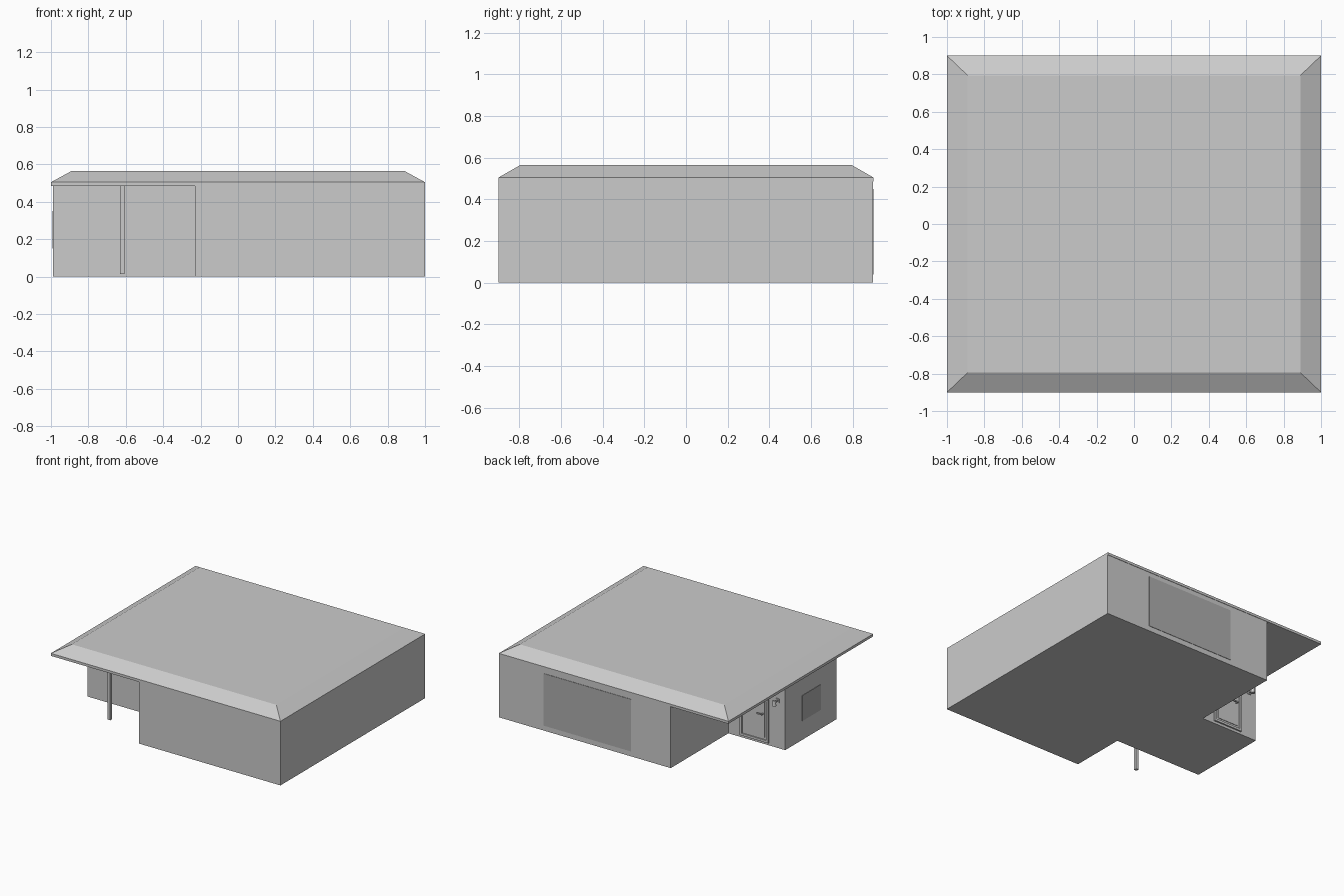
import bpy, bmesh
from math import radians

if "Cube" in bpy.data.objects:
    bpy.data.objects.remove(bpy.data.objects["Cube"])


def finish(name, bm, mat=None):
    bmesh.ops.recalc_face_normals(bm, faces=bm.faces)
    me = bpy.data.meshes.new(name)
    bm.to_mesh(me)
    bm.free()
    ob = bpy.data.objects.new(name, me)
    bpy.context.collection.objects.link(ob)
    if mat:
        me.materials.append(mat)
    return ob


def box(name, x, y, z, mat=None):
    bm = bmesh.new()
    bmesh.ops.create_cube(bm, size=1)
    for v in bm.verts:
        v.co = [lo + (c + 0.5) * (hi - lo) for c, (lo, hi) in zip(v.co, (x, y, z))]
    return finish(name, bm, mat)


def prism(name, outline, z0, z1):
    bm = bmesh.new()
    face = bm.faces.new([bm.verts.new((x, y, z0)) for x, y in outline])
    ext = bmesh.ops.extrude_face_region(bm, geom=[face])
    for v in ext["geom"]:
        if isinstance(v, bmesh.types.BMVert):
            v.co.z = z1
    return finish(name, bm)


glass = bpy.data.materials.new("dark_grey")
glass.diffuse_color = (0.42, 0.42, 0.42, 1)
glass.use_nodes = True
glass.node_tree.nodes["Principled BSDF"].inputs["Base Color"].default_value = glass.diffuse_color

# Walls: rectangle with a front-left porch and a back-left entry cut out
prism("walls", [(-0.23, -0.9), (1, -0.9), (1, 0.897), (-0.495, 0.897),
                (-0.495, 0.18), (-0.99, 0.18), (-0.99, -0.46), (-0.23, -0.46)], 0, 0.487)

# Roof: thin fascia, then a low sloped border around a flat top
bm = bmesh.new()
loops = []
for hx, hy, z in ((1, 0.9, 0.485), (1, 0.9, 0.505), (0.89, 0.795, 0.565)):
    loops.append([bm.verts.new((sx * hx, sy * hy, z))
                  for sx, sy in ((-1, -1), (1, -1), (1, 1), (-1, 1))])
for a, b in zip(loops, loops[1:]):
    for i in range(4):
        j = (i + 1) % 4
        bm.faces.new((a[i], a[j], b[j], b[i]))
bm.faces.new(loops[0])
bm.faces.new(loops[-1])
finish("roof", bm)

# Porch post
box("porch_post", (-0.63, -0.607), (-0.722, -0.699), (0.015, 0.487))

# Windows on the back and left walls
box("back_window", (-0.15, 0.61), (0.88, 0.9), (0.04, 0.45), glass)
box("left_window", (-0.993, -0.97), (-0.26, -0.03), (0.15, 0.35), glass)

# Entry door: leaf, raised frame, rail and panel
wall = 0.18
box("door_leaf", (-0.84, -0.61), (0.17, wall + 0.003), (0.02, 0.45))
for i, x in enumerate((-0.85, -0.618)):
    box(f"door_frame_side_{i}", (x, x + 0.018), (0.17, wall + 0.012), (0.02, 0.465))
for i, z in enumerate((0.02, 0.447)):
    box(f"door_frame_rail_{i}", (-0.832, -0.618), (0.17, wall + 0.012), (z, z + 0.018))
box("door_panel", (-0.815, -0.635), (0.17, wall + 0.007), (0.055, 0.43))

# Door handle
box("handle_stem", (-0.806, -0.796), (wall, wall + 0.03), (0.235, 0.245))
box("handle_lever", (-0.806, -0.76), (wall + 0.022, wall + 0.03), (0.235, 0.245))

# Wall lamp beside the door
box("lamp_plate", (-0.94, -0.91), (wall - 0.005, wall + 0.006), (0.36, 0.39))
box("lamp_arm", (-0.93, -0.92), (wall, wall + 0.045), (0.37, 0.38))
bm = bmesh.new()
bmesh.ops.create_cone(bm, cap_ends=True, segments=12, radius1=0.016, radius2=0.012, depth=0.04)
lamp = finish("lamp_shade", bm)
lamp.location = (-0.925, wall + 0.045, 0.37)
